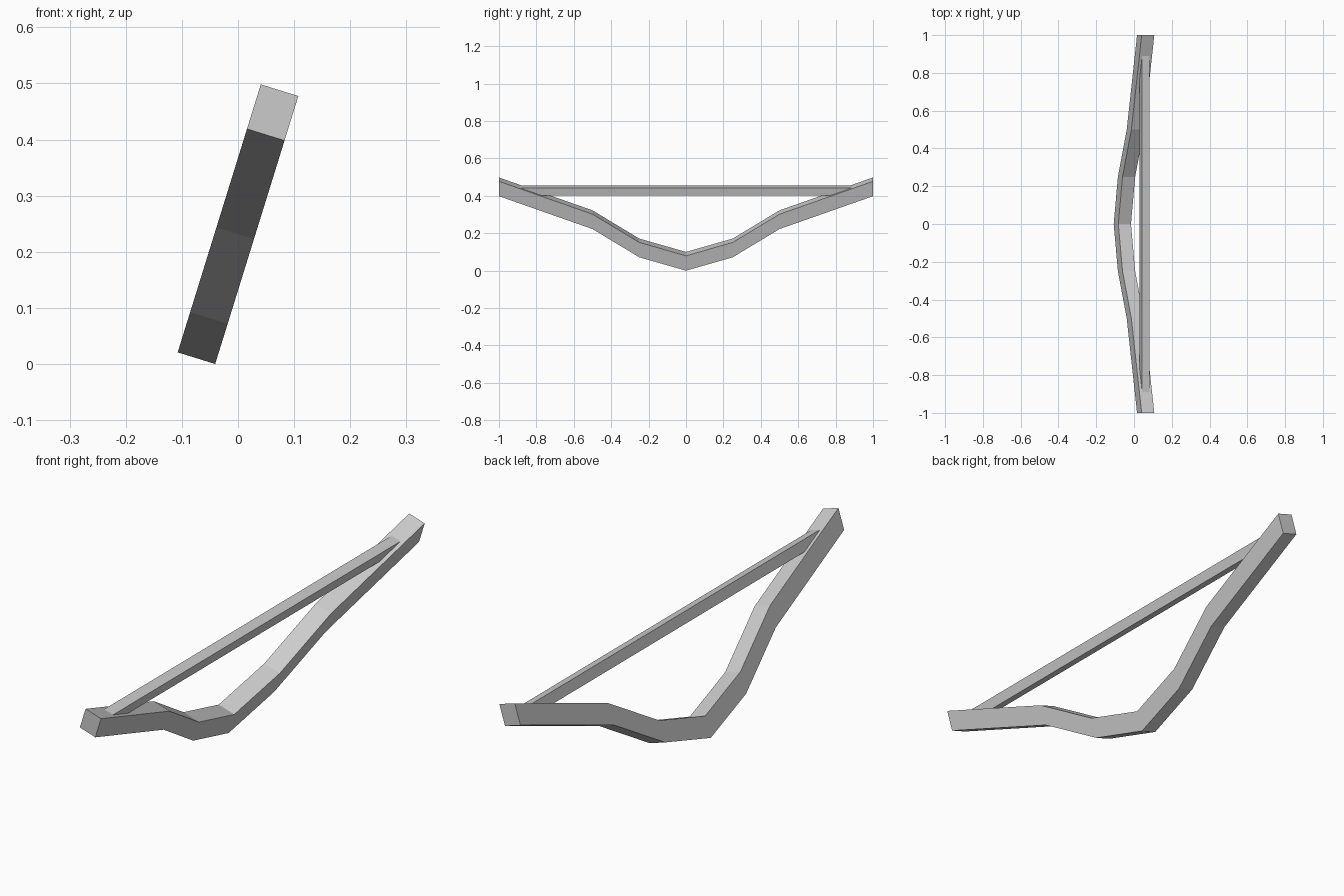
import bpy
import bmesh
from math import radians, sin

if "Cube" in bpy.data.objects:
    bpy.data.objects.remove(bpy.data.objects["Cube"], do_unlink=True)

TILT = radians(17.24)
WIDTH, DEPTH = 0.07, 0.083
RISE = 0.5

grey = bpy.data.materials.new("light grey")
grey.use_nodes = True
colour = (0.6, 0.6, 0.6, 1)
grey.diffuse_color = colour
grey.node_tree.nodes["Principled BSDF"].inputs["Base Color"].default_value = colour


def beam(name, path, width, depth):
    """Sweep a rectangular section along (y, z) points that mark its underside."""
    bm = bmesh.new()
    rings = []
    for y, z in path:
        section = ((-width / 2, z), (width / 2, z),
                   (width / 2, z + depth), (-width / 2, z + depth))
        rings.append([bm.verts.new((x, y, h)) for x, h in section])
    for a, b in zip(rings, rings[1:]):
        for i in range(4):
            j = (i + 1) % 4
            bm.faces.new((a[i], a[j], b[j], b[i]))
    bm.faces.new(rings[0])
    bm.faces.new(rings[-1])
    bmesh.ops.recalc_face_normals(bm, faces=bm.faces)
    mesh = bpy.data.meshes.new(name)
    bm.to_mesh(mesh)
    bm.free()
    mesh.materials.append(grey)
    obj = bpy.data.objects.new(name, mesh)
    bpy.context.collection.objects.link(obj)
    # Lean the part to its left and rest the lower edge on the ground
    obj.rotation_euler.y = TILT
    obj.location = (-RISE / 2 * sin(TILT), 0, WIDTH / 2 * sin(TILT))
    return obj


# Bent bow limb, mirrored about its grip
half = [(0.25, 0.075), (0.5, 0.233), (1.0, RISE - DEPTH)]
limb = [(-y, z) for y, z in reversed(half)] + [(0, 0)] + half
beam("bow_limb", limb, WIDTH, DEPTH)

# Straight string, its ends sunk into the limb tips
string_height = RISE - DEPTH
beam("bow_string", [(-0.95, string_height), (0.95, string_height)], 0.04, 0.042)
